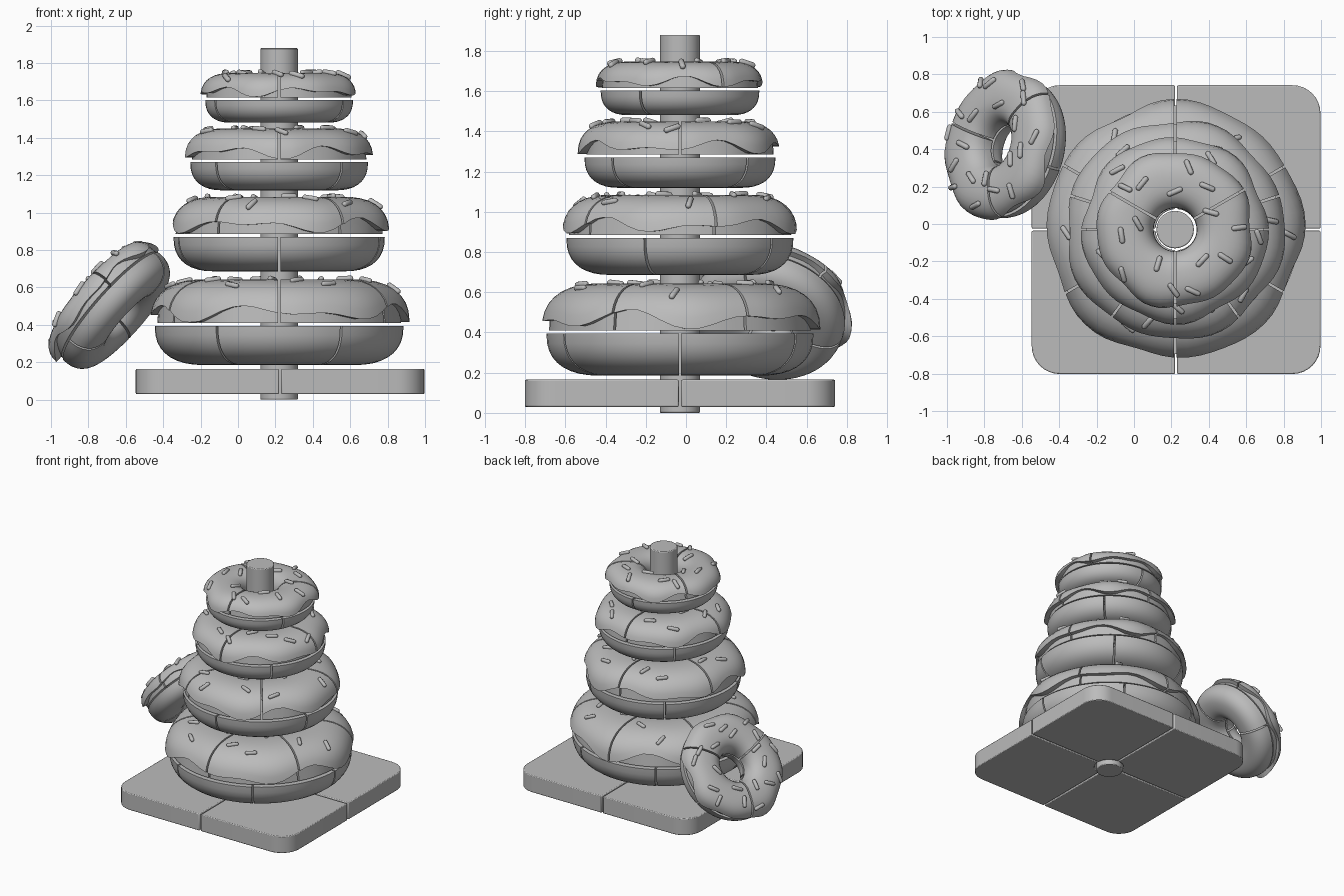
import bpy, bmesh, math, random
from math import pi, sin, cos
from mathutils import Vector, Matrix

random.seed(4)
cube = bpy.data.objects.get("Cube")
if cube:
    bpy.data.objects.remove(cube)

grey = bpy.data.materials.new("plain_grey")
grey.use_nodes = True
colour = (0.5, 0.5, 0.5, 1)
grey.diffuse_color = colour
grey.node_tree.nodes["Principled BSDF"].inputs["Base Color"].default_value = colour

AXIS = Vector((0.22, -0.03, 0))
HOLE = 0.115
GAP = 0.006


def finish(bm, name, matrix, angle=40):
    bmesh.ops.recalc_face_normals(bm, faces=bm.faces)
    mesh = bpy.data.meshes.new(name)
    bm.to_mesh(mesh)
    bm.free()
    mesh.shade_smooth()
    mesh.set_sharp_from_angle(angle=math.radians(angle))
    mesh.materials.append(grey)
    obj = bpy.data.objects.new(name, mesh)
    obj.matrix_world = matrix
    bpy.context.collection.objects.link(obj)
    return obj


def power(v, e=0.82):
    return math.copysign(abs(v) ** e, v)


def add_wedge(bm, profile, start, end):
    """Sweep a closed (radius, height) profile between two angles, with capped ends."""
    steps = max(8, round((end - start) / (2 * pi) * 64))
    rings = []
    for i in range(steps + 1):
        f = i / steps
        ring = []
        for r, z in profile(start + (end - start) * f):
            inset = math.asin(GAP / r)
            a = start + inset + (end - start - 2 * inset) * f
            ring.append(bm.verts.new((r * cos(a), r * sin(a), z)))
        rings.append(ring)
    n = len(rings[0])
    for low, high in zip(rings, rings[1:]):
        for j in range(n):
            k = (j + 1) % n
            bm.faces.new((low[j], low[k], high[k], high[j]))
    bm.faces.new(rings[0])
    bm.faces.new(rings[-1][::-1])


class Doughnut:
    def __init__(self, name, radius, dough_h, icing_h, pieces, turn, matrix, sprinkles, phase):
        self.c, self.b = (radius + HOLE) / 2, (radius - HOLE) / 2
        self.dough_h, self.icing_h, self.phase = dough_h, icing_h, phase
        self.build(name + "_dough", self.dough, pieces, turn + pi / pieces, matrix)
        self.build(name + "_icing", self.icing, pieces, turn, matrix)
        self.sprinkle(name + "_sprinkles", sprinkles, matrix)

    def build(self, name, profile, pieces, turn, matrix):
        bm = bmesh.new()
        for i in range(pieces):
            add_wedge(bm, profile, turn + 2 * pi * i / pieces, turn + 2 * pi * (i + 1) / pieces)
        finish(bm, name, matrix)

    def dough(self, a):
        arc = [pi * i / 18 for i in range(19)]
        return [(self.c + self.b * power(cos(t)), -0.007 - self.dough_h * power(sin(t))) for t in arc]

    def drip(self, a):
        p = self.phase
        wave = 0.5 + 0.3 * sin(5 * a + p) + 0.25 * sin(8 * a + 2.3 * p)
        return min(1, max(0, wave))

    def surface(self, a, t):
        bulge = 0.012 + 0.022 * self.drip(a) if cos(t) > 0 else 0
        return self.c + (self.b + bulge) * power(cos(t)), 0.007 + self.icing_h * power(sin(t))

    def icing(self, a):
        # wavy outer skin, a lip underneath it, then the dough core inside
        edge = 0.02 + 0.42 * (1 - self.drip(a))
        low = math.asin(edge ** (1 / 0.82))
        pts = [self.surface(a, low + (pi - low) * i / 16) for i in range(17)]
        core = self.b * 0.95
        lip = (self.c + core * power(cos(low)), 0.007 + self.icing_h * edge)
        return pts + [(self.c + core, 0.007), lip]

    def sprinkle(self, name, count, matrix):
        bm = bmesh.new()
        for i in range(count):
            a = 2 * pi * (i + random.uniform(-0.25, 0.25)) / count
            t = (0.95, 1.75, 1.3)[i % 3] + random.uniform(-0.15, 0.15)

            def point(a, t):
                r, z = self.surface(a, t)
                return Vector((r * cos(a), r * sin(a), z))
            here = point(a, t)
            u = (point(a + 0.02, t) - here).normalized()
            normal = u.cross(point(a, t + 0.02) - here).normalized()
            if normal.z < 0:
                normal.negate()
            spin = random.uniform(0, pi)
            long = u * cos(spin) + normal.cross(u) * sin(spin)
            frame = Matrix((long.cross(normal), normal, long)).transposed().to_4x4()
            frame.translation = here + normal * 0.004
            made = bmesh.ops.create_uvsphere(bm, u_segments=8, v_segments=7, radius=0.015)
            for v in made["verts"]:
                v.co.z += math.copysign(0.03, v.co.z)
                v.co = frame @ v.co
        finish(bm, name, matrix, 60)


# Base board in four quarters around the rod hole
half, corner, hole = 0.772, 0.15, 0.11
for name, sx, sy in (("back_left", 1, 1), ("back_right", -1, 1), ("front_left", 1, -1), ("front_right", -1, -1)):
    outline = [(GAP, half)]
    for i in range(9):
        a = pi / 2 * (1 - i / 8)
        outline.append((half - corner + corner * cos(a), half - corner + corner * sin(a)))
    outline.append((half, GAP))
    for i in range(9):
        a = 0.055 + (pi / 2 - 0.11) * i / 8
        outline.append((hole * cos(a), hole * sin(a)))
    bm = bmesh.new()
    face = bm.faces.new([bm.verts.new((x * sx, y * sy, 0.03)) for x, y in outline])
    top = bmesh.ops.extrude_face_region(bm, geom=[face])["geom"]
    for v in top:
        if isinstance(v, bmesh.types.BMVert):
            v.co.z = 0.165
    board = finish(bm, "base_" + name, Matrix.Translation(AXIS + Vector((0.005, 0, 0))), 30)
    bevel = board.modifiers.new("soft_edge", 'BEVEL')
    bevel.width, bevel.segments, bevel.limit_method = 0.006, 2, 'ANGLE'

# Central rod
bm = bmesh.new()
bmesh.ops.create_cone(bm, cap_ends=True, segments=48, radius1=0.1, radius2=0.1, depth=1.88)
rod = finish(bm, "rod", Matrix.Translation(AXIS + Vector((0, 0, 0.94))), 30)
bevel = rod.modifiers.new("soft_edge", 'BEVEL')
bevel.width, bevel.segments, bevel.limit_method = 0.006, 2, 'ANGLE'

# Stacked doughnuts: name, radius, seam height, dough and icing depth, pieces, first cut
stack = (
    ("bottom", 0.665, 0.402, 0.21, 0.235, 6, pi / 2),
    ("lower", 0.565, 0.878, 0.185, 0.2, 5, pi / 2),
    ("upper", 0.475, 1.278, 0.152, 0.165, 4, pi / 2),
    ("top", 0.395, 1.61, 0.122, 0.13, 3, -pi / 2),
)
for i, (name, radius, z, dough, icing, pieces, turn) in enumerate(stack):
    place = Matrix.Translation(AXIS + Vector((0, 0, z)))
    Doughnut(name, radius, dough, icing, pieces, turn, place, 18 - i, 1.3 * i + 0.6)

# Loose doughnut leaning on the stack, icing facing outwards
facing = Vector((-0.73, 0.2, 0.65)).to_track_quat('Z', 'Y').to_matrix().to_4x4()
lean = Matrix.Translation((-0.68, 0.415, 0.5)) @ facing
Doughnut("leaning", 0.385, 0.13, 0.13, 3, 0.4, lean, 20, 2.2)
